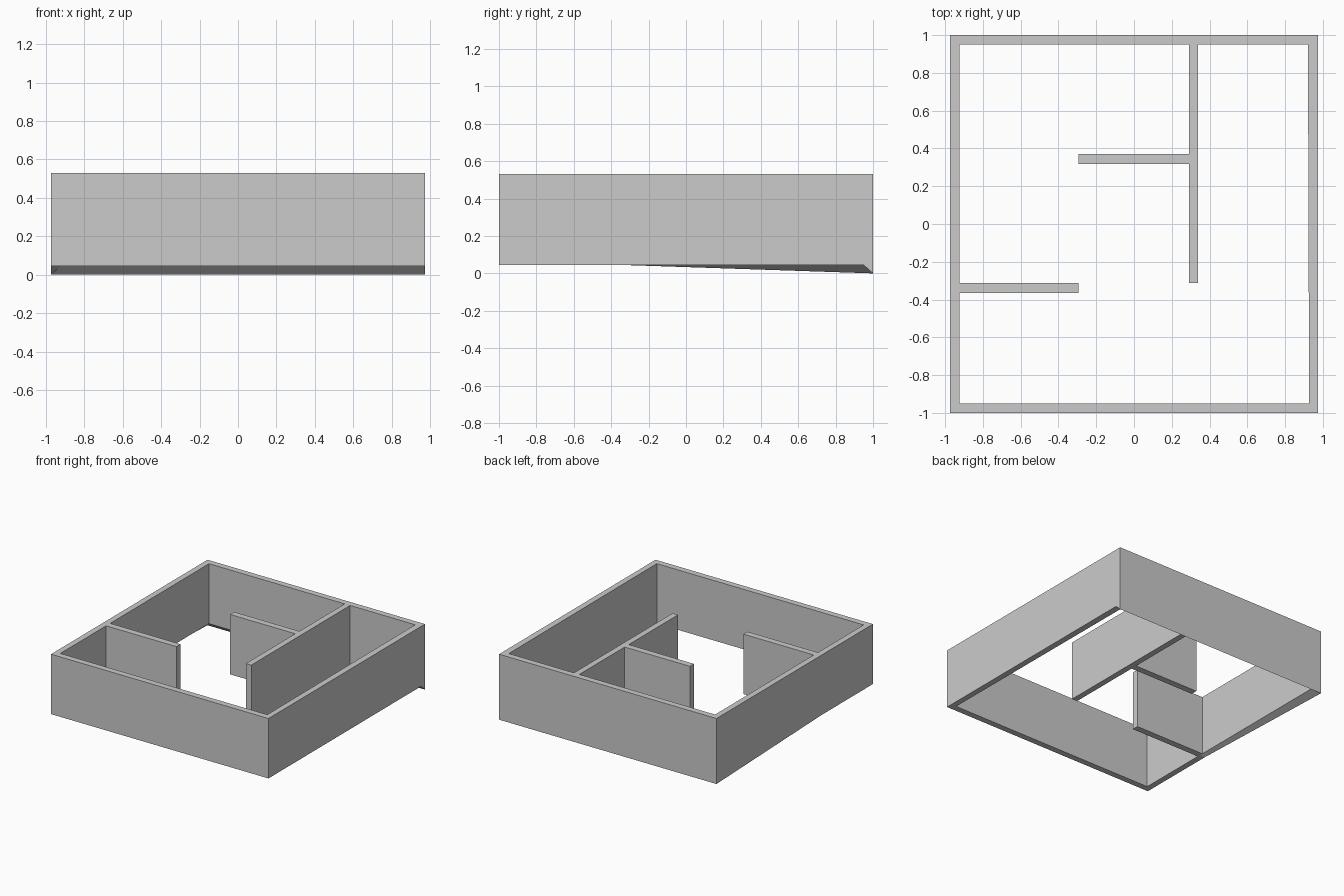
import bpy
import bmesh

cube = bpy.data.objects.get("Cube")
if cube:
    bpy.data.objects.remove(cube, do_unlink=True)

BASE, TOP = 0.045, 0.53

# One plain plaster colour
plaster = bpy.data.materials.new("plaster_grey")
plaster.use_nodes = True
plaster.diffuse_color = (0.6, 0.6, 0.6, 1)
plaster.node_tree.nodes["Principled BSDF"].inputs["Base Color"].default_value = (0.6, 0.6, 0.6, 1)


def add_object(name, bm):
    bmesh.ops.recalc_face_normals(bm, faces=bm.faces)
    mesh = bpy.data.meshes.new(name)
    bm.to_mesh(mesh)
    bm.free()
    mesh.materials.append(plaster)
    bpy.context.collection.objects.link(bpy.data.objects.new(name, mesh))


def ring_wall(name, stations):
    """Closed wall loop from stations: outer point, inner point, outer bottom height."""
    bm = bmesh.new()
    verts = {}

    def vert(point, z):
        key = (*point, z)
        if key not in verts:
            verts[key] = bm.verts.new(key)
        return verts[key]

    sections = [(vert(outer, low), vert(outer, TOP), vert(inner, TOP), vert(inner, BASE))
                for outer, inner, low in stations]
    for i, here in enumerate(sections):
        there = sections[(i + 1) % len(sections)]
        for k in range(4):
            n = (k + 1) % 4
            corners = list(dict.fromkeys((here[k], there[k], there[n], here[n])))
            if len(corners) > 2:
                bm.faces.new(corners)
    add_object(name, bm)


def partition(name, x0, x1, y0, y1):
    bm = bmesh.new()
    bmesh.ops.create_cube(bm, size=1)
    for v in bm.verts:
        v.co = (x1 if v.co.x > 0 else x0, y1 if v.co.y > 0 else y0, TOP if v.co.z > 0 else BASE)
    add_object(name, bm)


# Outer walls, with the bottom sloping down to the back edge
ring_wall("outer_walls", [
    ((-0.973, -1), (-0.925, -0.95), BASE),
    ((0.973, -1), (0.927, -0.95), BASE),
    ((0.973, 0.95), (0.921, 0.95), BASE),
    ((0.973, 1), (0.921, 0.95), 0),
    ((-0.973, 1), (-0.925, 0.95), 0),
    ((-0.973, -0.34), (-0.925, -0.34), BASE),
])

# Inner walls
partition("long_partition", 0.29, 0.338, -0.313, 0.95)
partition("middle_partition", -0.293, 0.29, 0.318, 0.37)
partition("side_partition", -0.925, -0.295, -0.365, -0.313)
